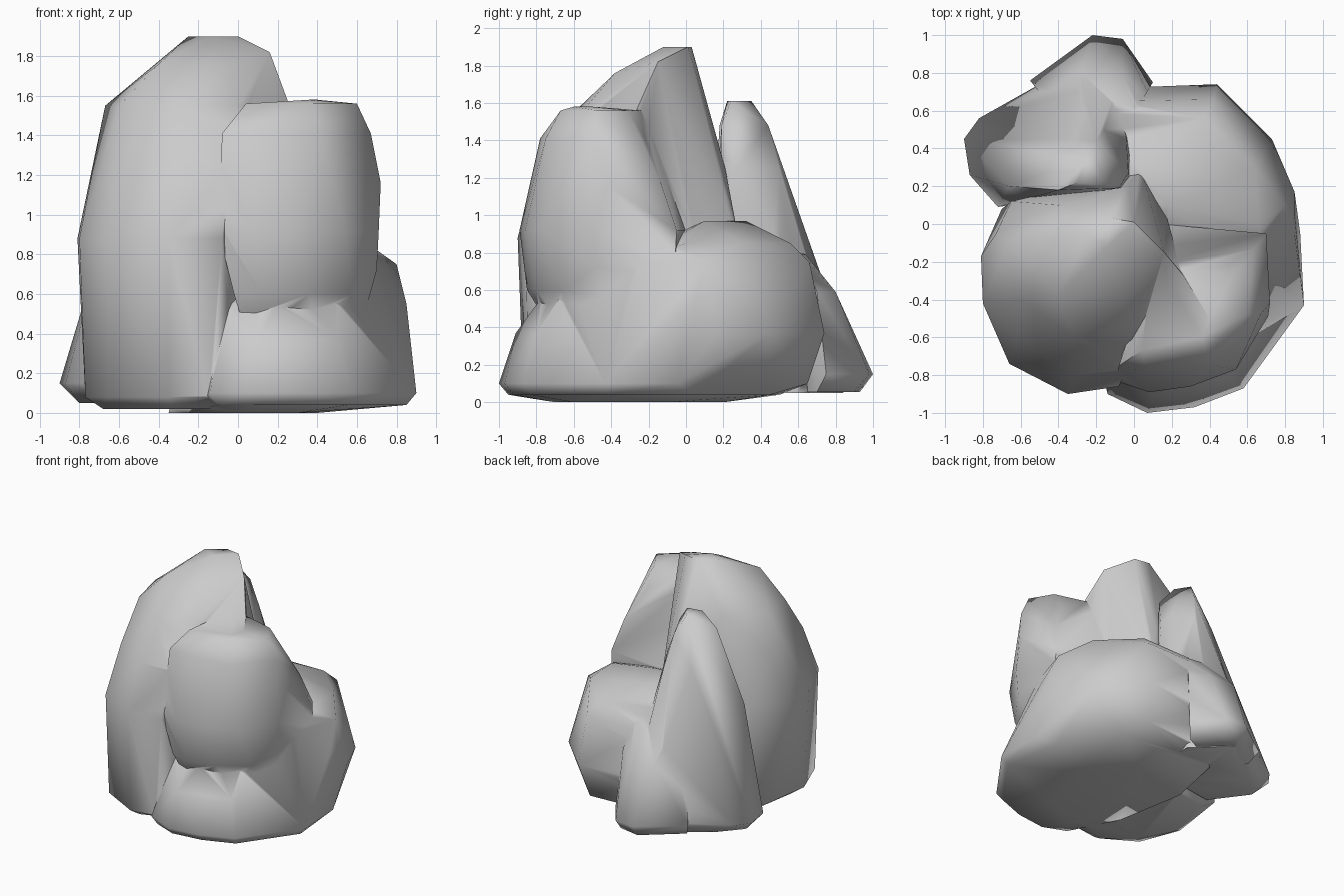
import bpy, bmesh, math


def rock(name, sections):
    """Wrap a convex boulder around a few horizontal cross-sections: (z, [(x, y), ...])."""
    bm = bmesh.new()
    for z, outline in sections:
        for x, y in outline:
            bm.verts.new((x, y, z))
    hull = bmesh.ops.convex_hull(bm, input=bm.verts[:])
    loose = {v for v in hull["geom_interior"] + hull["geom_unused"]
             if isinstance(v, bmesh.types.BMVert)}
    bmesh.ops.delete(bm, geom=list(loose), context="VERTS")
    bmesh.ops.recalc_face_normals(bm, faces=bm.faces[:])
    mesh = bpy.data.meshes.new(name)
    bm.to_mesh(mesh)
    bm.free()
    obj = bpy.data.objects.new(name, mesh)
    bpy.context.collection.objects.link(obj)
    return obj


# Tallest boulder, front left
tall = rock("rock_cluster", [
    (0.02, [(-.68, -.35), (-.55, -.6), (-.33, -.78), (-.12, -.7), (.05, -.4), (-.1, .15), (-.6, .05)]),
    (0.08, [(-.77, -.4), (-.65, -.71), (-.35, -.87), (-.13, -.84), (-.7, .08)]),
    (0.88, [(-.81, -.17), (-.80, -.42), (-.66, -.74), (-.35, -.9), (-.08, -.86),
            (.2, -.1), (.17, .05), (.04, .28), (-.65, .12)]),
    (1.25, [(-.62, -.6), (-.32, -.8), (-.04, -.77), (-.73, -.05), (-.03, .21)]),
    (1.55, [(-.67, -.1), (-.6, -.4), (-.32, -.6), (0, -.56), (.26, -.27), (-.4, .1)]),
    (1.76, [(-.4, -.37), (-.05, -.38)]),
    (1.82, [(.16, -.15), (-.25, -.22)]),
    (1.90, [(-.25, -.06), (-.14, -.12), (-.12, .03), (0, .01)]),
])

# Medium block leaning on its right, resting on the base
block = rock("front_block", [
    (0.36, [(.05, -.7), (.4, -.62), (.6, -.4), (.6, -.1), (.1, -.1)]),
    (0.60, [(-.02, -.8), (.12, -.85), (.36, -.8), (.58, -.66)]),
    (0.72, [(.7, -.48), (.7, -.06)]),
    (0.92, [(-.1, -.83), (.08, -.89), (.3, -.86), (.54, -.77), (.71, -.49), (.7, -.05), (.14, 0)]),
    (1.16, [(.72, -.42), (.64, -.13)]),
    (1.41, [(-.08, -.75), (.06, -.78), (.42, -.75), (.67, -.48), (.5, -.22)]),
    (1.56, [(.04, -.67), (.38, -.67), (.6, -.48), (.5, -.31), (.1, -.22), (.25, -.24)]),
    (1.58, [(.4, -.5), (.36, -.6)]),
])

# Broad low boulder along the right and back
base = rock("base_rock", [
    (0.00, [(-.25, -.45), (0, -.7), (.3, -.6), (.4, -.1), (.1, .2), (-.35, .1)]),
    (0.04, [(-.1, -.88), (.08, -.95), (.32, -.92), (.56, -.83), (.85, -.42), (.78, .05), (.5, .45), (-.3, .5)]),
    (0.10, [(-.14, -.9), (.07, -1), (.32, -.97), (.58, -.87), (.9, -.43), (.88, -.05), (.4, .65), (-.1, .62)]),
    (0.37, [(.85, .17), (.73, .45), (.44, .74), (-.1, .72), (.1, -.91), (.5, -.8)]),
    (0.55, [(-.08, -.7), (.2, -.78), (.5, -.68), (.85, -.05), (.85, .05)]),
    (0.75, [(.68, -.28), (.8, .1), (.42, .66), (-.1, .65)]),
    (0.85, [(.64, .3), (.66, 0), (.37, .56), (-.1, .55)]),
    (0.97, [(.18, .1), (0, .32), (-.1, .2)]),
])

# Pointed boulder, back left
spire = rock("back_spire", [
    (0.05, [(-.8, .38), (-.65, .55), (-.25, .84), (0, .6), (0, .2), (-.6, .11)]),
    (0.15, [(-.9, .45), (-.87, .26), (-.72, .09), (-.82, .56), (-.25, .88)]),
    (0.44, [(-.8, .3), (-.68, .52)]),
    (0.60, [(-.28, .75), (-.1, .7)]),
    (0.95, [(-.66, .2), (-.5, .4), (-.18, .6), (-.04, .45)]),
    (1.25, [(-.47, .18), (-.36, .45), (-.16, .5), (-.03, .27)]),
    (1.48, [(-.4, .18), (-.2, .44), (-.08, .19)]),
    (1.61, [(-.3, .22), (-.25, .35), (-.18, .24)]),
])

# Small stone at the foot of the spire
foot = rock("back_stone", [
    (0.055, [(-.22, .93), (-.05, .9), (.05, .7), (-.35, .5), (-.5, .7)]),
    (0.15, [(-.22, 1), (-.06, .98), (.1, .75), (-.55, .76)]),
    (0.59, [(-.28, .8), (-.06, .8), (.07, .7)]),
    (0.79, [(-.3, .62), (-.1, .64), (.02, .62)]),
    (0.86, [(-.1, .5), (-.3, .45)]),
])

# Fuse the boulders into one continuous outcrop
bpy.context.view_layer.objects.active = tall
tall.select_set(True)
for part in (block, base, spire, foot):
    mod = tall.modifiers.new("fuse", "BOOLEAN")
    mod.operation, mod.solver, mod.object = "UNION", "EXACT", part
    bpy.ops.object.modifier_apply(modifier=mod.name)
    bpy.data.objects.remove(part)
bpy.ops.object.shade_smooth_by_angle(angle=math.radians(65))
